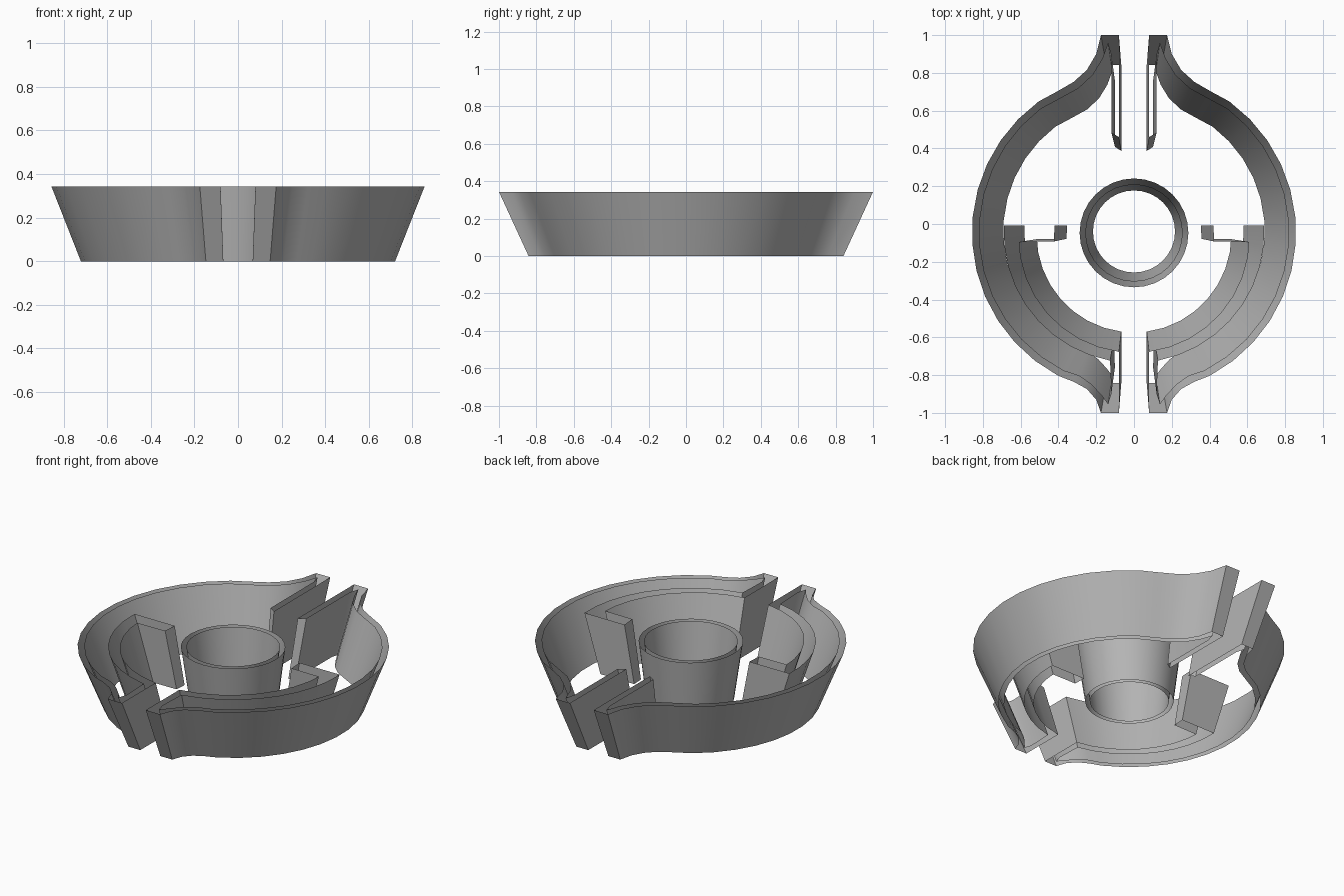
import bpy
import bmesh
from math import sin, cos, radians, asin, degrees

if "Cube" in bpy.data.objects:
    bpy.data.objects.remove(bpy.data.objects["Cube"])

H = 0.343       # height
TAPER = 0.842   # bottom scale relative to top
CY = -0.045     # centre of the round parts

# dark grey plastic
grey = bpy.data.materials.new("dark_grey")
grey.diffuse_color = (0.46, 0.46, 0.46, 1)
grey.use_nodes = True
grey.node_tree.nodes["Principled BSDF"].inputs["Base Color"].default_value = grey.diffuse_color


def arc(r, a0, a1, n, cy=CY):
    """Points on a circle centred on (0, cy), angles in degrees."""
    return [(r * cos(radians(a0 + (a1 - a0) * i / n)),
             cy + r * sin(radians(a0 + (a1 - a0) * i / n))) for i in range(n + 1)]


def tapered_walls(name, outlines):
    """Open-ended walls rising from a shrunken outline to the full outline."""
    bm = bmesh.new()
    for pts in outlines:
        low = [bm.verts.new((x * TAPER, y * TAPER, 0)) for x, y in pts]
        top = [bm.verts.new((x, y, H)) for x, y in pts]
        n = len(pts)
        for i in range(n):
            j = (i + 1) % n
            bm.faces.new((low[i], low[j], top[j], top[i]))
    mesh = bpy.data.meshes.new(name)
    bm.to_mesh(mesh)
    bm.free()
    mesh.materials.append(grey)
    ob = bpy.data.objects.new(name, mesh)
    bpy.context.collection.objects.link(ob)
    bpy.ops.object.select_all(action='DESELECT')
    ob.select_set(True)
    bpy.context.view_layer.objects.active = ob
    bpy.ops.object.shade_smooth_by_angle(angle=radians(28))
    return ob


# outer face of the shell, front tip to back tip
outer = [(0.08, -1), (0.175, -1), (0.2, -0.93), (0.25, -0.873), (0.32, -0.835)]
outer += arc(0.858, -62, 54, 12)
outer += [(0.41, 0.700), (0.32, 0.752), (0.25, 0.815), (0.2, 0.90), (0.175, 1), (0.08, 1)]

# back plate beside the gap
back_plate = [(0.08, 0.46), (0.12, 0.485), (0.12, 0.90)]

# inner face of the shell, back tip to front tip
inner = [(0.137, 0.96), (0.168, 0.875), (0.22, 0.79), (0.295, 0.72), (0.395, 0.665)]
inner += arc(0.822, 53, -63, 12)
inner += [(0.29, -0.805), (0.225, -0.85), (0.17, -0.91), (0.137, -0.955)]

# front plate, inner ledge ring and side plate
ledge = [(0.12, -0.90)]
ledge += arc(0.69, -degrees(asin(0.983)), 3, 9)
ledge += [(0.42, -0.009), (0.425, -0.093), (0.61, -0.095)]
ledge += arc(0.612, -10, -82.5, 7, -0.07)

right_half = outer + back_plate + inner + ledge
tapered_walls("right_half", [right_half])
tapered_walls("left_half", [[(-x, y) for x, y in reversed(right_half)]])

# round hub tube in the middle
tapered_walls("hub", [arc(0.288, 0, 348.75, 31, -0.047),
                      arc(0.258, 348.75, 0, 31, -0.047)])
